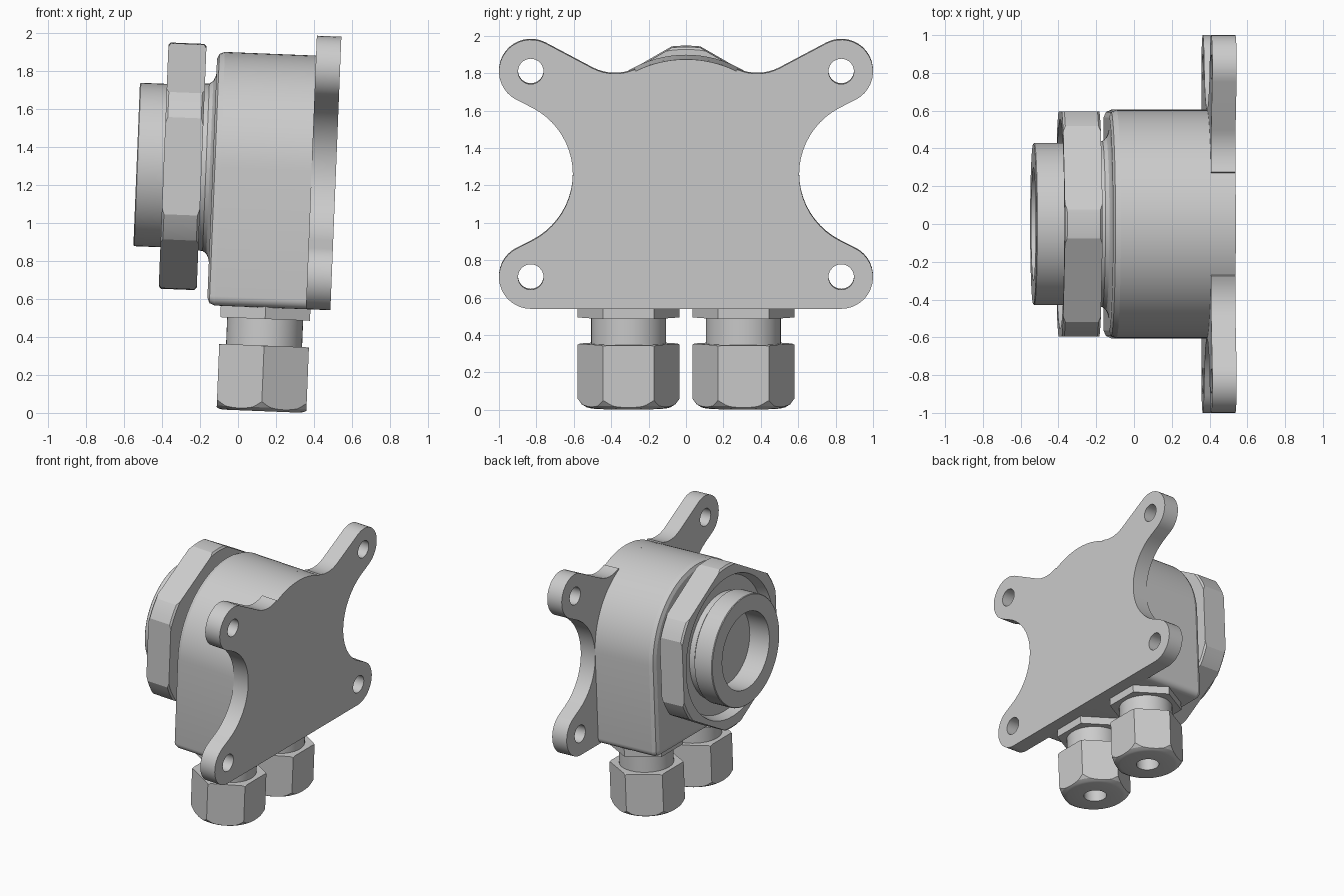
import bpy, bmesh, math
from mathutils import Matrix, Vector

if "Cube" in bpy.data.objects:
    bpy.data.objects.remove(bpy.data.objects["Cube"])

TILT = (Matrix.Translation((0, 0, 1)) @ Matrix.Rotation(math.radians(2.3), 4, 'Y')
        @ Matrix.Translation((0, 0, -1)))
MID = 1.285  # height of the main axis

grey = bpy.data.materials.new("plain_grey")
grey.diffuse_color = (0.6, 0.6, 0.6, 1)
grey.use_nodes = True
grey.node_tree.nodes["Principled BSDF"].inputs["Base Color"].default_value = grey.diffuse_color


def make(name, bm):
    bmesh.ops.remove_doubles(bm, verts=bm.verts, dist=1e-5)
    bmesh.ops.recalc_face_normals(bm, faces=bm.faces)
    me = bpy.data.meshes.new(name)
    bm.to_mesh(me)
    bm.free()
    ob = bpy.data.objects.new(name, me)
    bpy.context.collection.objects.link(ob)
    me.materials.append(grey)
    return ob


def activate(ob):
    bpy.ops.object.select_all(action='DESELECT')
    ob.select_set(True)
    bpy.context.view_layer.objects.active = ob


def prism(name, outline, vec):
    """Extrude a closed 3D outline along vec."""
    bm = bmesh.new()
    face = bm.faces.new([bm.verts.new(p) for p in outline])
    ext = bmesh.ops.extrude_face_region(bm, geom=[face])['geom']
    bmesh.ops.translate(bm, vec=vec, verts=[v for v in ext if isinstance(v, bmesh.types.BMVert)])
    return make(name, bm)


def lathe(name, profile, axis, centre, closed=False, steps=64):
    """Revolve (radius, position) points around the x or z axis."""
    bm = bmesh.new()
    vs = [bm.verts.new((a, 0, r) if axis == 'X' else (r, 0, a)) for r, a in profile]
    pairs = list(zip(vs, vs[1:])) + ([(vs[-1], vs[0])] if closed else [])
    es = [bm.edges.new(p) for p in pairs]
    bmesh.ops.spin(bm, geom=vs + es, cent=(0, 0, 0), steps=steps, angle=math.tau,
                   axis=(1, 0, 0) if axis == 'X' else (0, 0, 1))
    bmesh.ops.translate(bm, vec=centre, verts=bm.verts)
    return make(name, bm)


def boolean(ob, tool, op):
    m = ob.modifiers.new("cut", 'BOOLEAN')
    m.operation, m.solver, m.object = op, 'EXACT', tool
    activate(ob)
    bpy.ops.object.modifier_apply(modifier=m.name)
    bpy.data.objects.remove(tool)


def arc(cy, cz, r, a0, a1, n):
    return [(cy + r * math.cos(math.radians(a0 + (a1 - a0) * i / n)),
             cz + r * math.sin(math.radians(a0 + (a1 - a0) * i / n))) for i in range(n + 1)]


def hexagon(r, start):
    return [(r * math.cos(math.radians(start + 60 * i)),
             r * math.sin(math.radians(start + 60 * i))) for i in range(6)]


def mirrored(half):
    """Complete a right-hand outline running from bottom to top."""
    return half + [(-y, z) for y, z in reversed(half) if abs(y) > 1e-4]


# Mounting plate: four rounded ears joined by concave sweeps
half = (arc(0.83, 0.73, 0.17, -90, 63, 16)
        + arc(1.005, 1.28, 0.40, 243, 117, 20)
        + arc(0.83, 1.83, 0.17, -63, 117, 18)
        + arc(0.38, 2.078, 0.26, -63, -114, 8)
        + arc(0, 1.29, 0.605, 63.5, 90, 8))
plate = prism("mounting_plate", [(0.375, y, z) for y, z in mirrored(half)], (0.129, 0, 0))
for y in (-0.83, 0.83):
    for z in (0.73, 1.83):
        drill = prism("drill", [(0.3, a, b) for a, b in arc(y, z, 0.068, 0, 348.75, 31)], (0.3, 0, 0))
        boolean(plate, drill, 'DIFFERENCE')

# Housing: arched block with a bevelled front rim
half = arc(0.555, 0.61, 0.05, -90, 0, 5) + arc(0, 1.29, 0.605, 0, 90, 24)
body = prism("housing", [(-0.145, y, z) for y, z in mirrored(half)], (0.53, 0, 0))
bm = bmesh.new()
bm.from_mesh(body.data)
rim = [e for e in bm.edges if all(v.co.x < -0.14 for v in e.verts)]
bmesh.ops.bevel(bm, geom=rim, offset=0.04, segments=2, profile=0.5, affect='EDGES')
bm.to_mesh(body.data)
bm.free()

# Front tube with blind bore and flared foot
tube = lathe("front_tube", [
    (0, -0.37), (0.30, -0.37), (0.30, -0.545), (0.425, -0.545), (0.43, -0.54), (0.43, -0.39),
    (0.41, -0.375), (0.41, -0.25), (0.44, -0.21), (0.44, -0.18), (0.455, -0.16),
    (0.48, -0.148), (0.51, -0.143), (0.51, -0.12), (0, -0.12)], 'X', (0, 0, MID))

# Large lock nut with a recessed front
nut = lathe("lock_nut", [
    (0.40, -0.203), (0.635, -0.203), (0.648, -0.215), (0.648, -0.391), (0.635, -0.403),
    (0.555, -0.403), (0.53, -0.33), (0.40, -0.33)], 'X', (0, 0, MID), closed=True)
R = 0.595 / math.cos(math.pi / 6)
boolean(nut, prism("hex", [(-0.5, a, MID + b) for a, b in hexagon(R, 30)], (0.4, 0, 0)), 'INTERSECT')

parts = [plate, body, tube, nut]

# Two cable glands underneath
for side, y in (("left", -0.307), ("right", 0.307)):
    c = (0.163, y, 0)
    cap = lathe(side + "_gland_nut", [
        (0.085, 0.015), (0.205, 0.015), (0.225, 0.02), (0.25, 0.035), (0.276, 0.07),
        (0.276, 0.353), (0.262, 0.36), (0.085, 0.36)], 'Z', c, closed=True, steps=48)
    hexa = [(c[0] + a, y + b, -0.1) for a, b in hexagon(0.2725, 30)]
    boolean(cap, prism("hex", hexa, (0, 0, 0.6)), 'INTERSECT')
    neck = lathe(side + "_gland_neck", [
        (0, 0.2), (0.2, 0.2), (0.2, 0.52), (0, 0.52)], 'Z', c, steps=48)
    collar = prism(side + "_gland_collar", [(p, q, 0.5) for p, q, _ in hexa], (0, 0, 0.065))
    parts += [cap, neck, collar]

# Tilt the assembly and smooth the curved surfaces
for ob in parts:
    ob.data.transform(TILT)
    activate(ob)
    bpy.ops.object.shade_smooth_by_angle(angle=math.radians(20))
